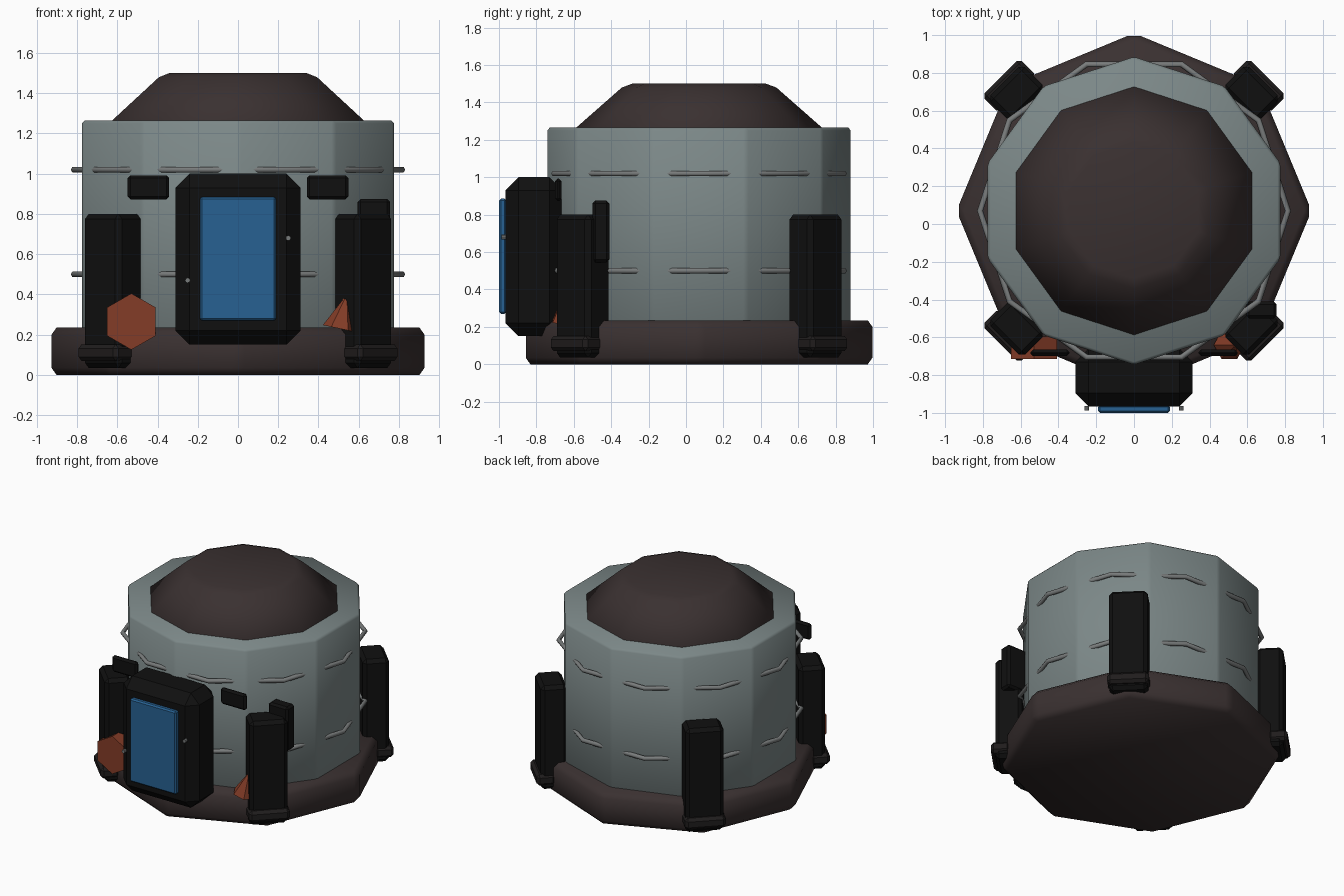
import bpy, bmesh, math
from mathutils import Matrix, Vector

if "Cube" in bpy.data.objects:
    bpy.data.objects.remove(bpy.data.objects["Cube"])

CY = 0.07  # y centre of the round hut


def mat(name, r, g, b):
    m = bpy.data.materials.new(name)
    m.diffuse_color = (r, g, b, 1)
    m.use_nodes = True
    m.node_tree.nodes["Principled BSDF"].inputs["Base Color"].default_value = m.diffuse_color
    return m


WALL = mat("grey_green_wall", 0.20, 0.245, 0.245)
BROWN = mat("dark_brown", 0.042, 0.030, 0.030)
BLACK = mat("black", 0.005, 0.005, 0.005)
FOOT = mat("foot_dark", 0.014, 0.012, 0.012)
STEEL = mat("steel", 0.19, 0.20, 0.20)
BLUE = mat("blue_panel", 0.02, 0.12, 0.29)
RUST = mat("rust_orange", 0.23, 0.045, 0.02)


def finish(bm, name, material, bevel=0.0, smooth=False):
    bmesh.ops.recalc_face_normals(bm, faces=bm.faces)
    me = bpy.data.meshes.new(name)
    bm.to_mesh(me)
    bm.free()
    me.materials.append(material)
    ob = bpy.data.objects.new(name, me)
    bpy.context.collection.objects.link(ob)
    if smooth:
        for p in me.polygons:
            p.use_smooth = True
    if bevel:
        b = ob.modifiers.new("bevel", 'BEVEL')
        b.width, b.segments, b.limit_method = bevel, 1, 'ANGLE'
        b.angle_limit = math.radians(25)
    return ob


def prism(name, n, phase, rings, material, matrix=None, bevel=0.0, smooth=False):
    """Stack of n-sided rings (radius, z), capped at both ends."""
    bm = bmesh.new()
    loops = []
    for r, z in rings:
        loops.append([bm.verts.new((r * math.cos(phase + math.tau * i / n),
                                    r * math.sin(phase + math.tau * i / n), z)) for i in range(n)])
    for a, b in zip(loops, loops[1:]):
        for i in range(n):
            j = (i + 1) % n
            bm.faces.new((a[i], a[j], b[j], b[i]))
    bm.faces.new(loops[0][::-1])
    bm.faces.new(loops[-1])
    bm.transform(matrix or Matrix.Translation((0, CY, 0)))
    return finish(bm, name, material, bevel, smooth)


def box(name, lo, hi, material, bevel=0.0, matrix=None):
    bm = bmesh.new()
    bmesh.ops.create_cube(bm, size=1)
    lo, hi = Vector(lo), Vector(hi)
    bm.transform(Matrix.Translation((lo + hi) / 2) @ Matrix.Diagonal((*(hi - lo), 1)))
    if matrix:
        bm.transform(matrix)
    return finish(bm, name, material, bevel)


# round hut: base, wall, roof
prism("base", 8, math.pi / 2, [(0.94, 0), (0.94, 0.235)], BROWN, bevel=0.035, smooth=True)
prism("wall", 10, math.pi / 2, [(0.815, 0.15), (0.815, 1.265)], WALL, bevel=0.015, smooth=True)
prism("roof", 10, math.pi / 2, [(0.68, 1.245), (0.39, 1.5)], BROWN, bevel=0.03, smooth=True)

# thin hoops whose corners stand off the wall faces
for k, z in enumerate((0.50, 1.02)):
    bpy.ops.mesh.primitive_torus_add(major_segments=10, minor_segments=6, major_radius=0.815,
                                     minor_radius=0.016, location=(0, CY, z))
    hoop = bpy.context.object
    hoop.name = f"hoop_{k + 1}"
    hoop.data.materials.append(STEEL)
    bpy.ops.object.shade_smooth_by_angle(angle=math.radians(65))

# four diagonal legs with feet
for k in range(4):
    m = Matrix.Translation((0, CY, 0)) @ Matrix.Rotation(math.pi / 4 + k * math.pi / 2, 4, 'Z')
    box(f"leg_{k + 1}", (0.79, -0.13, 0.035), (0.97, 0.13, 0.80), BLACK, 0.025, m)
    box(f"foot_{k + 1}", (0.87, -0.14, 0.07), (1.0, 0.14, 0.152), FOOT, 0.02, m)

# door housing, panel and bolts
box("door_housing", (-0.31, -0.965, 0.15), (0.31, -0.66, 1.0), BLACK, 0.07)
box("door_panel", (-0.19, -1.0, 0.27), (0.19, -0.96, 0.885), BLUE, 0.01)
for name, x, z in (("bolt_right", 0.25, 0.68), ("bolt_left", -0.25, 0.47)):
    prism(name, 8, 0, [(0.013, -0.012), (0.013, 0.012)], STEEL,
          Matrix.Translation((x, -0.975, z)) @ Matrix.Rotation(math.pi / 2, 4, 'X'))

# small plates beside the door, and the box on the right leg
for name, s in (("plate_right", 1), ("plate_left", -1)):
    box(name, (s * 0.445 - 0.103, -0.70, 0.872), (s * 0.445 + 0.103, -0.665, 0.992), BLACK, 0.014)
box("leg_box", (0.595, -0.50, 0.545), (0.755, -0.41, 0.875), BLACK, 0.015)

# orange hexagonal cap on the left, tilted cone on the right
prism("hex_cap", 6, math.pi / 2, [(0.14, -0.06), (0.14, 0.06)], RUST,
      Matrix.Translation((-0.53, -0.655, 0.265)) @ Matrix.Rotation(math.pi / 2, 4, 'X'))
prism("orange_cone", 6, 0, [(0.085, 0), (0.012, 0.15)], RUST,
      Matrix.Translation((0.505, -0.64, 0.23)) @ Matrix.Rotation(math.radians(12), 4, 'Y'))
